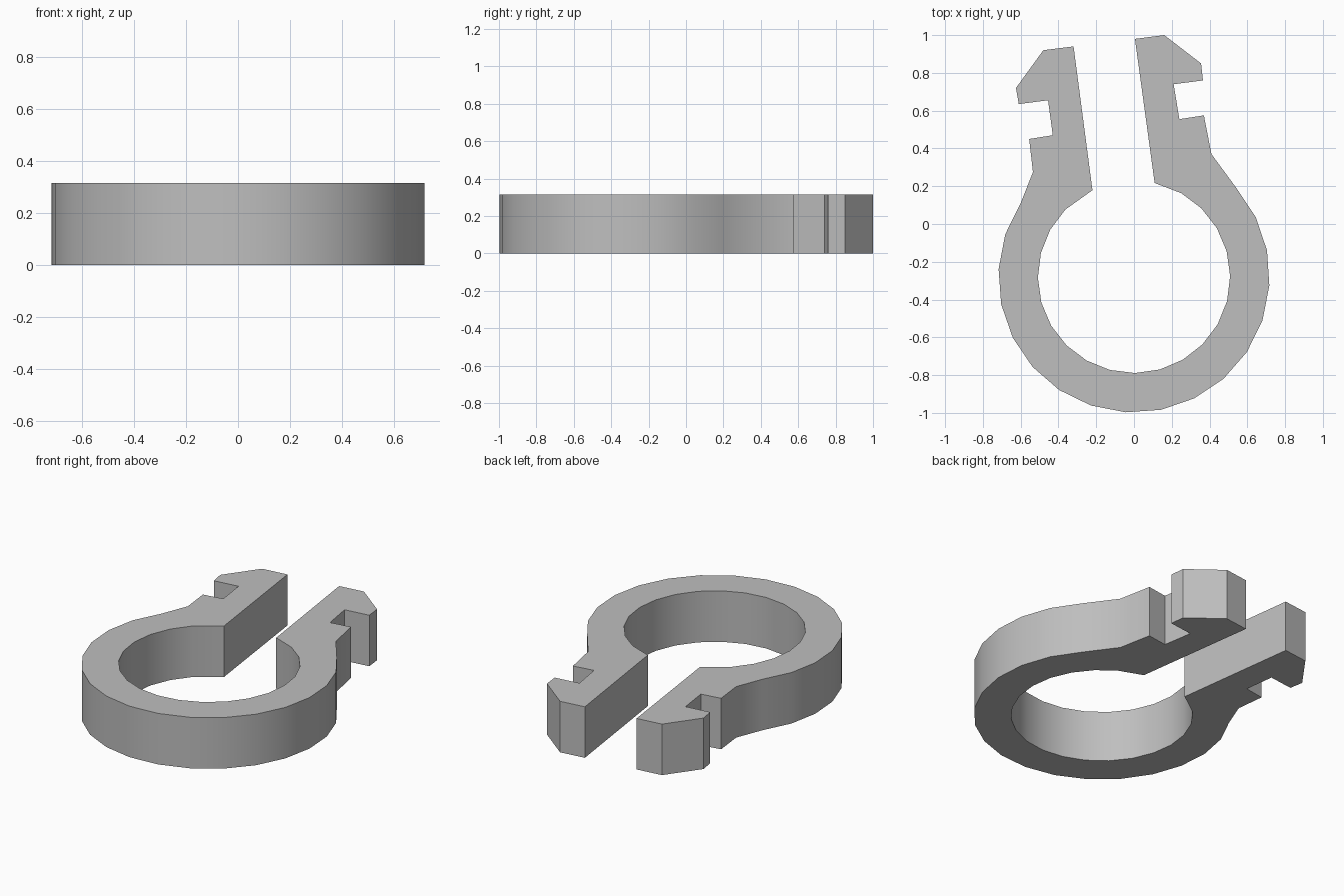
import bpy, bmesh
from math import sin, cos, radians

cube = bpy.data.objects.get("Cube")
if cube:
    bpy.data.objects.remove(cube)

HEIGHT = 0.315
RING_Y = -0.28


def arc(radius, angles):
    """Points on a circle around the ring centre."""
    return [(radius * cos(radians(a)), RING_Y + radius * sin(radians(a))) for a in angles]


# Ring: outer wall runs counter-clockwise, bore runs back clockwise
outer_wall = arc(0.718, [161.7 + 14.97 * i for i in range(17)])
bore = arc(0.509, [77.6] + [60.5 - 15 * i for i in range(20)] + [-244.4])

# Hooked arms, each with a side notch and a chamfered tip
right_hand_arm = [(0.41, 0.37), (0.37, 0.575), (0.24, 0.555), (0.21, 0.74),
                  (0.365, 0.76), (0.355, 0.85), (0.16, 1.0), (0.005, 0.98)]
left_hand_arm = [(-0.32, 0.94), (-0.48, 0.92), (-0.625, 0.72), (-0.61, 0.635),
                 (-0.455, 0.655), (-0.43, 0.47), (-0.555, 0.45), (-0.535, 0.275),
                 (-0.60, 0.11)]
profile = outer_wall + right_hand_arm + bore + left_hand_arm

# Extrude the closed profile into the clip body
bm = bmesh.new()
base = bm.faces.new([bm.verts.new((x, y, 0)) for x, y in profile])
top = bmesh.ops.extrude_face_region(bm, geom=[base], use_keep_orig=True)
verts = [g for g in top["geom"] if isinstance(g, bmesh.types.BMVert)]
bmesh.ops.translate(bm, verts=verts, vec=(0, 0, HEIGHT))
bmesh.ops.recalc_face_normals(bm, faces=bm.faces)
mesh = bpy.data.meshes.new("clip_ring")
bm.to_mesh(mesh)
bm.free()
clip = bpy.data.objects.new("clip_ring", mesh)
bpy.context.collection.objects.link(clip)

# Plain grey material
grey = bpy.data.materials.new("light_grey")
grey.use_nodes = True
colour = (0.52, 0.52, 0.52, 1)
grey.diffuse_color = colour
grey.node_tree.nodes["Principled BSDF"].inputs["Base Color"].default_value = colour
mesh.materials.append(grey)

# Smooth round walls, crisp corners
bpy.ops.object.select_all(action="DESELECT")
clip.select_set(True)
bpy.context.view_layer.objects.active = clip
bpy.ops.object.shade_smooth_by_angle(angle=radians(30))
